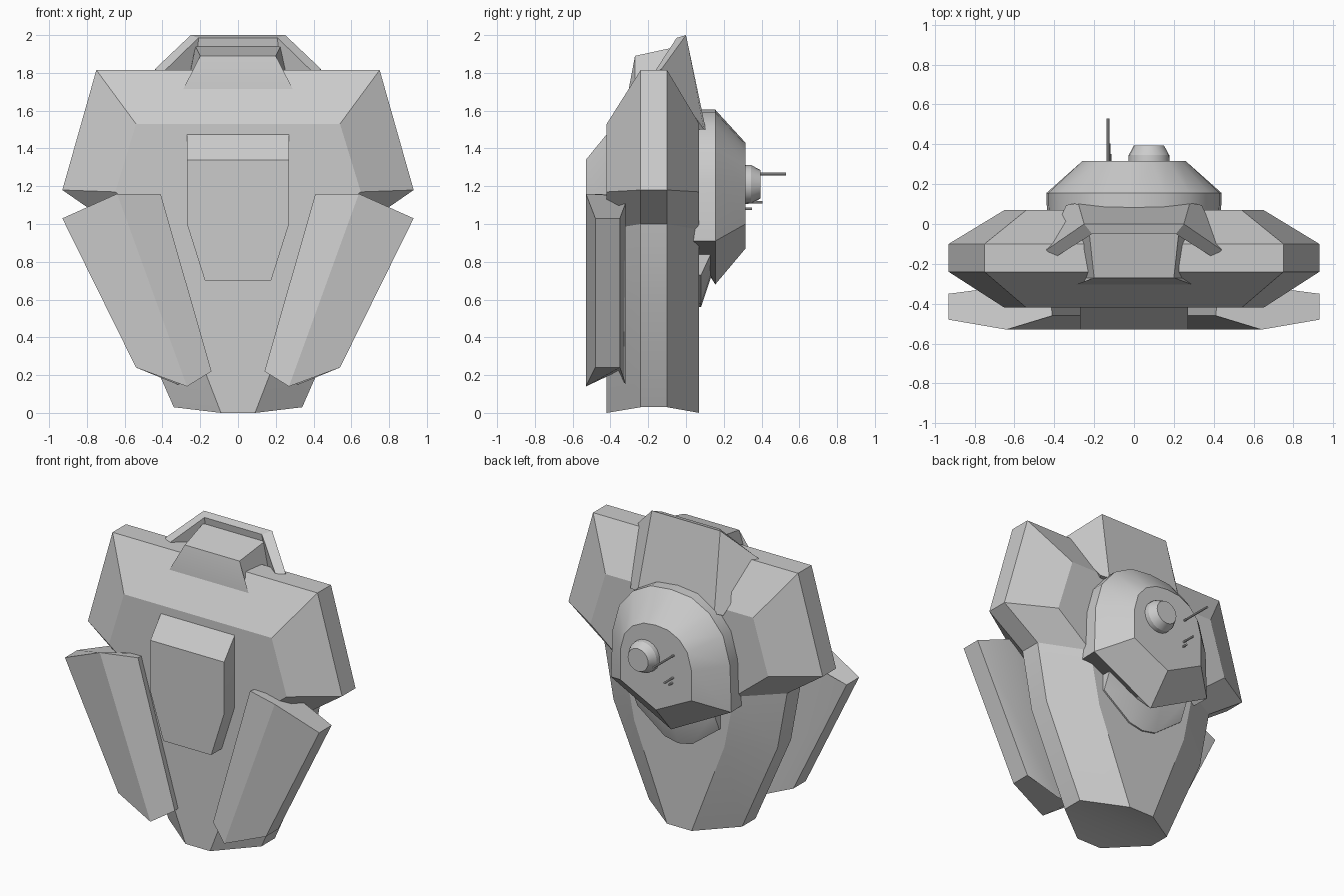
import bpy, bmesh, math
from mathutils import Matrix

if "Cube" in bpy.data.objects:
    bpy.data.objects.remove(bpy.data.objects["Cube"])


def loft(name, sections, mirror=False):
    """Bridge equal-length closed point loops and cap both ends."""
    bm = bmesh.new()
    for side in ((1, -1) if mirror else (1,)):
        rings = [[bm.verts.new((x * side, y, z)) for x, y, z in s] for s in sections]
        n = len(rings[0])
        for a, b in zip(rings, rings[1:]):
            for i in range(n):
                j = (i + 1) % n
                bm.faces.new((a[i], a[j], b[j], b[i]))
        bm.faces.new(rings[0])
        bm.faces.new(rings[-1])
    bmesh.ops.recalc_face_normals(bm, faces=bm.faces[:])
    return finish(name, bm)


def finish(name, bm, angle=28):
    me = bpy.data.meshes.new(name)
    bm.to_mesh(me)
    bm.free()
    ob = bpy.data.objects.new(name, me)
    bpy.context.collection.objects.link(ob)
    bpy.ops.object.select_all(action='DESELECT')
    ob.select_set(True)
    bpy.context.view_layer.objects.active = ob
    bpy.ops.object.shade_smooth_by_angle(angle=math.radians(angle))
    return ob


def outline(half, y):
    """Mirror a half profile of (x, z) points into a closed loop at depth y."""
    left = [(-x, y, z) for x, z in reversed(half) if x > 0]
    return [(x, y, z) for x, z in half] + left


def rod(name, x, z, y0, y1, r0, r1, sides):
    bm = bmesh.new()
    m = Matrix.Translation((x, (y0 + y1) / 2, z)) @ Matrix.Rotation(-math.pi / 2, 4, 'X')
    bmesh.ops.create_cone(bm, cap_ends=True, segments=sides, radius1=r0,
                          radius2=r1, depth=y1 - y0, matrix=m)
    return finish(name, bm)


# Main hull: wide middle band, inset front and back faces
wide = [(.75, 1.815), (.93, 1.18), (.67, 1.0), (.60, .62), (.34, .03)]
inset = [(.54, 1.53), (.65, 1.17), (.40, .97), (.33, .62), (.09, 0)]
loft("hull", [outline(inset, -.42), outline(wide, -.24),
              outline(wide, -.10), outline(inset, .07)])

# Chest plate, with a sloped top
plate = [(.27, 1.34), (.27, 1.0), (.175, .70)]
plate_back = [(.27, 1.475), (.27, 1.0), (.175, .70)]
loft("chest_plate", [outline(plate, -.53), outline(plate_back, -.42),
                     outline(plate_back, -.38)])

# Slanted side flaps
flap_top = [(.41, -.46, 1.16), (.64, -.53, 1.16), (.93, -.48, 1.03),
            (.93, -.35, 1.03), (.70, -.32, 1.11), (.42, -.36, 1.15)]
flap_low = [(.14, -.46, .22), (.27, -.53, .14), (.54, -.48, .24),
            (.54, -.35, .24), (.32, -.32, .15), (.15, -.36, .22)]
loft("side_flaps", [flap_top, flap_low], mirror=True)

# Head box on the upper front slope
loft("head_box", [
    outline([(.295, 1.705), (.295, 1.60)], -.305),
    outline([(.20, 1.89), (.295, 1.60)], -.27),
    outline([(.225, 1.94), (.30, 1.60)], -.04)])

# Hood behind the head: four stations across the arch
tip = [(.44, -.13, 1.82), (.40, -.17, 1.80), (.28, 0, 1.50), (.34, .095, 1.50)]
top = [(.25, 0, 2.0), (.21, -.05, 1.985), (.22, .02, 1.50), (.28, .105, 1.50)]


def flip(s):
    return [(-x, y, z) for x, y, z in s]


loft("hood", [tip, top, flip(top), flip(tip)])

# Rear pod: arched top, V-shaped chin, tapering to a flat back
rim = [(0, 1.605), (.15, 1.59), (.28, 1.52), (.38, 1.40), (.43, 1.22), (.44, .91), (0, .68)]
face = [(0, 1.43), (.09, 1.42), (.17, 1.38), (.23, 1.31), (.26, 1.20), (.26, 1.0), (0, .87)]
base = [(x * .99, max(z, .88)) for x, z in rim]
loft("rear_pod", [outline(base, .03), outline(rim, .155), outline(face, .315)])

# Neck under the pod
loft("pod_neck", [
    outline([(.30, .95), (.30, .73), (.10, .58), (0, .56)], .04),
    outline([(.30, .95), (.30, .73), (.10, .58), (0, .56)], .08),
    outline([(.30, .95), (.30, .86), (.10, .76), (0, .74)], .14)])

# Rear barrel and thin rods
rod("barrel_base", .075, 1.21, .29, .345, .105, .102, 20)
rod("barrel_tip", .075, 1.21, .345, .395, .102, .075, 20)
rod("long_antenna", -.13, 1.265, .28, .53, .007, .007, 8)
rod("middle_antenna", -.125, 1.115, .28, .405, .007, .007, 8)
rod("short_antenna", -.12, 1.08, .28, .35, .007, .007, 8)
